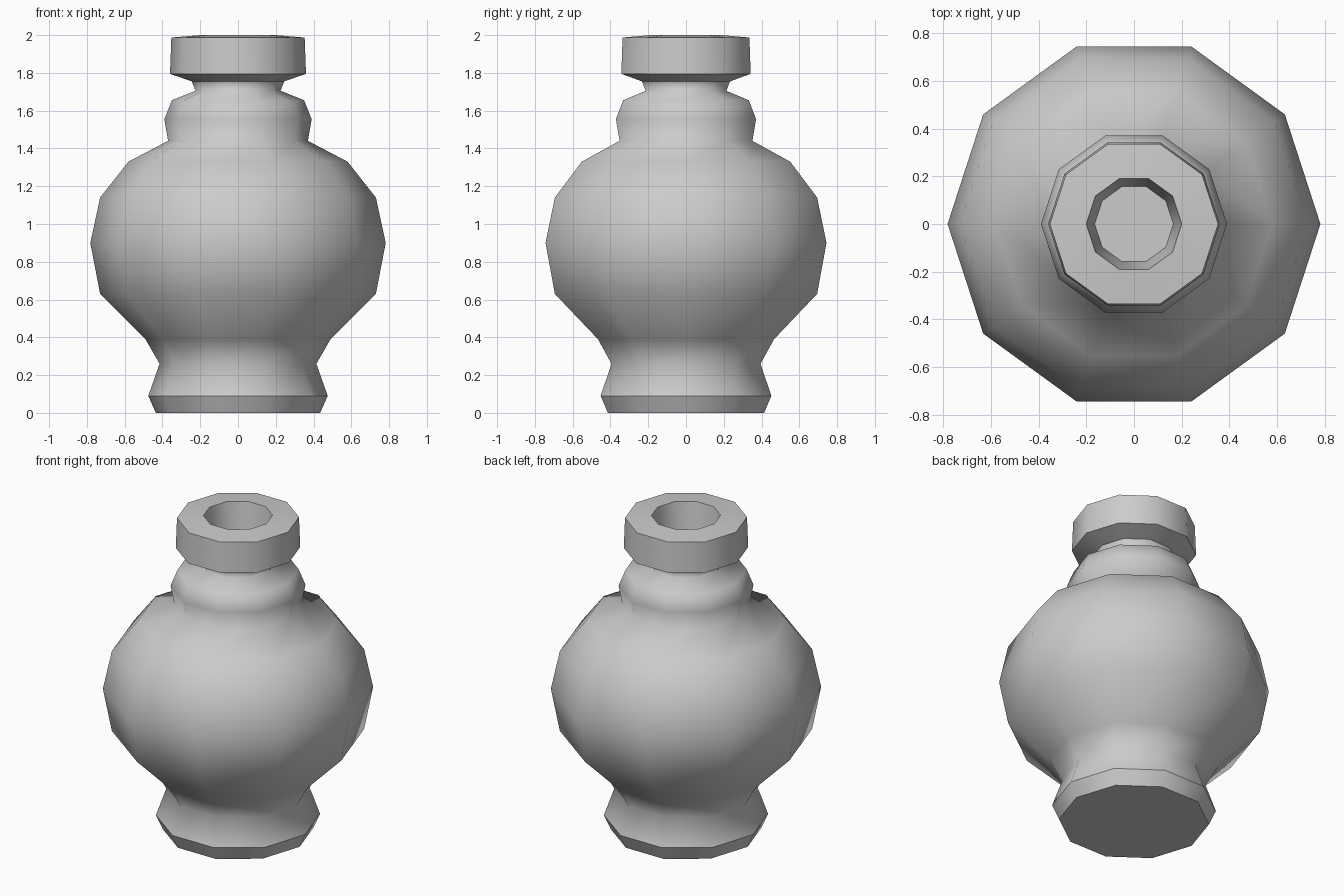
import bpy, bmesh
from math import cos, sin, pi

if "Cube" in bpy.data.objects:
    bpy.data.objects.remove(bpy.data.objects["Cube"])

SIDES = 10

# Profile from the base, up the outside, over the lip and down the mouth:
# radius, height, whether the ring is a hard crease
PROFILE = [
    (0.435, 0.00, True), (0.475, 0.09, True), (0.415, 0.26, False),
    (0.49, 0.39, False), (0.73, 0.63, False), (0.782, 0.90, False),
    (0.73, 1.14, False), (0.58, 1.33, False), (0.37, 1.44, False),
    (0.39, 1.555, False), (0.35, 1.655, False), (0.225, 1.705, False),
    (0.245, 1.755, True), (0.36, 1.795, True), (0.353, 1.987, True),
    (0.20, 2.00, True), (0.165, 1.74, True),
]

bm = bmesh.new()

# Rings of the turned body
rings = []
for r, z, _ in PROFILE:
    rings.append([bm.verts.new((r * cos(2 * pi * i / SIDES),
                                r * sin(2 * pi * i / SIDES), z))
                  for i in range(SIDES)])

# Walls between rings
for low, high in zip(rings, rings[1:]):
    for i in range(SIDES):
        j = (i + 1) % SIDES
        bm.faces.new((low[i], low[j], high[j], high[i]))

# Underside and floor of the mouth
bm.faces.new(rings[0][::-1])
bm.faces.new(rings[-1])

# Smooth round the body, hard at the foot and lip
for f in bm.faces:
    f.smooth = True
for ring, (_, _, crease) in zip(rings, PROFILE):
    if crease:
        for i in range(SIDES):
            bm.edges.get((ring[i], ring[(i + 1) % SIDES])).smooth = False

mesh = bpy.data.meshes.new("vase")
bm.to_mesh(mesh)
bm.free()
vase = bpy.data.objects.new("vase", mesh)
bpy.context.collection.objects.link(vase)
